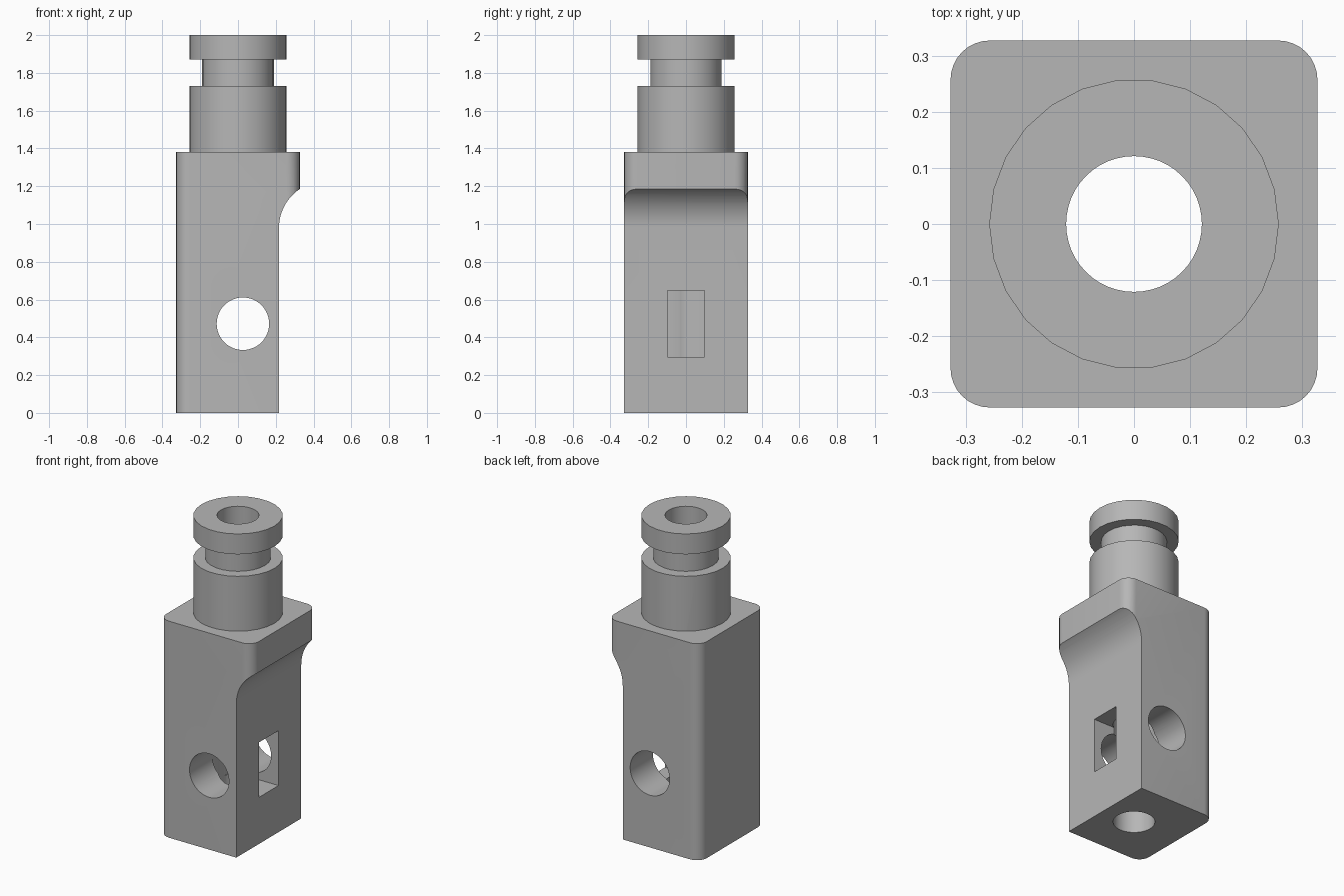
import bpy, bmesh, math
from mathutils import Matrix, Vector

cube = bpy.data.objects.get("Cube")
if cube:
    bpy.data.objects.remove(cube, do_unlink=True)

HALF = 0.327        # half width of the block
BLOCK_TOP = 1.38
FOOT_X = 0.217      # face of the thinner lower part
BORE_R = 0.121

grey = bpy.data.materials.new("plain grey")
grey.use_nodes = True
grey.diffuse_color = (0.47, 0.47, 0.47, 1)
grey.node_tree.nodes["Principled BSDF"].inputs["Base Color"].default_value = (0.47, 0.47, 0.47, 1)


def finish(name, bm):
    bmesh.ops.recalc_face_normals(bm, faces=bm.faces)
    mesh = bpy.data.meshes.new(name)
    bm.to_mesh(mesh)
    bm.free()
    mesh.materials.append(grey)
    ob = bpy.data.objects.new(name, mesh)
    bpy.context.collection.objects.link(ob)
    return ob


def box(name, low, high, round_edges=0):
    low, high = Vector(low), Vector(high)
    bm = bmesh.new()
    bmesh.ops.create_cube(bm, size=1, matrix=Matrix.Translation((low + high) / 2)
                          @ Matrix.Diagonal((*(high - low), 1)))
    if round_edges:
        upright = [e for e in bm.edges
                   if abs(e.verts[0].co.z - e.verts[1].co.z) > 0.1]
        bmesh.ops.bevel(bm, geom=upright, offset=round_edges, segments=8,
                        profile=0.5, affect='EDGES')
    return finish(name, bm)


def cylinder(name, radius, length, centre, turn=0):
    bm = bmesh.new()
    bmesh.ops.create_cone(bm, cap_ends=True, segments=48, radius1=radius, radius2=radius,
                          depth=length, matrix=Matrix.Translation(centre)
                          @ Matrix.Rotation(turn, 4, 'X'))
    return finish(name, bm)


def extrude_profile(name, points, half_depth):
    # Profile in x and z, extruded along y
    bm = bmesh.new()
    face = bm.faces.new([bm.verts.new((x, -half_depth, z)) for x, z in points])
    result = bmesh.ops.extrude_face_region(bm, geom=[face])
    moved = [g for g in result["geom"] if isinstance(g, bmesh.types.BMVert)]
    bmesh.ops.translate(bm, verts=moved, vec=(0, 2 * half_depth, 0))
    return finish(name, bm)


def lathe(name, profile, sides):
    # Stacked rings with closed ends
    bm = bmesh.new()
    rings = [[bm.verts.new((r * math.cos(2 * math.pi * i / sides),
                            r * math.sin(2 * math.pi * i / sides), z))
              for i in range(sides)] for r, z in profile]
    for a, b in zip(rings, rings[1:]):
        for i in range(sides):
            j = (i + 1) % sides
            bm.faces.new((a[i], a[j], b[j], b[i]))
    bm.faces.new(rings[0])
    bm.faces.new(rings[-1])
    return finish(name, bm)


def combine(target, other, operation):
    mod = target.modifiers.new(other.name, 'BOOLEAN')
    mod.object, mod.operation, mod.solver = other, operation, 'EXACT'
    bpy.context.view_layer.objects.active = target
    bpy.ops.object.modifier_apply(modifier=mod.name)
    bpy.data.objects.remove(other, do_unlink=True)


# Rounded square block
body = box("mounting_block", (-HALF, -HALF, 0), (HALF, HALF, BLOCK_TOP), 0.07)

# Relief that thins the lower block and curves out to the lip
radius, start_z, lip_z = 0.246, 0.98, 1.185
sweep = math.asin((lip_z - start_z) / radius)
arc = [(FOOT_X + radius * (1 - math.cos(sweep * i / 12)),
        start_z + radius * math.sin(sweep * i / 12)) for i in range(13)]
relief = extrude_profile("relief", [(0.5, -0.1), (FOOT_X, -0.1)] + arc + [(0.5, lip_z)], 0.5)
combine(body, relief, 'DIFFERENCE')

# Grooved round neck on top of the block
neck = lathe("neck", [(0.258, BLOCK_TOP - 0.05), (0.258, 1.73), (0.19, 1.73),
                      (0.19, 1.87), (0.258, 1.87), (0.258, 2)], 26)
combine(body, neck, 'UNION')

# Full length bore, cross hole and side slot
combine(body, cylinder("bore", BORE_R, 3, (0, 0, 1)), 'DIFFERENCE')
combine(body, cylinder("cross_hole", 0.139, 2, (0.026, 0, 0.472), math.pi / 2), 'DIFFERENCE')
combine(body, box("slot", (-0.116, -0.098, 0.297), (0.5, 0.098, 0.647)), 'DIFFERENCE')

bpy.ops.object.select_all(action='DESELECT')
body.select_set(True)
bpy.context.view_layer.objects.active = body
bpy.ops.object.shade_smooth_by_angle(angle=math.radians(25))
